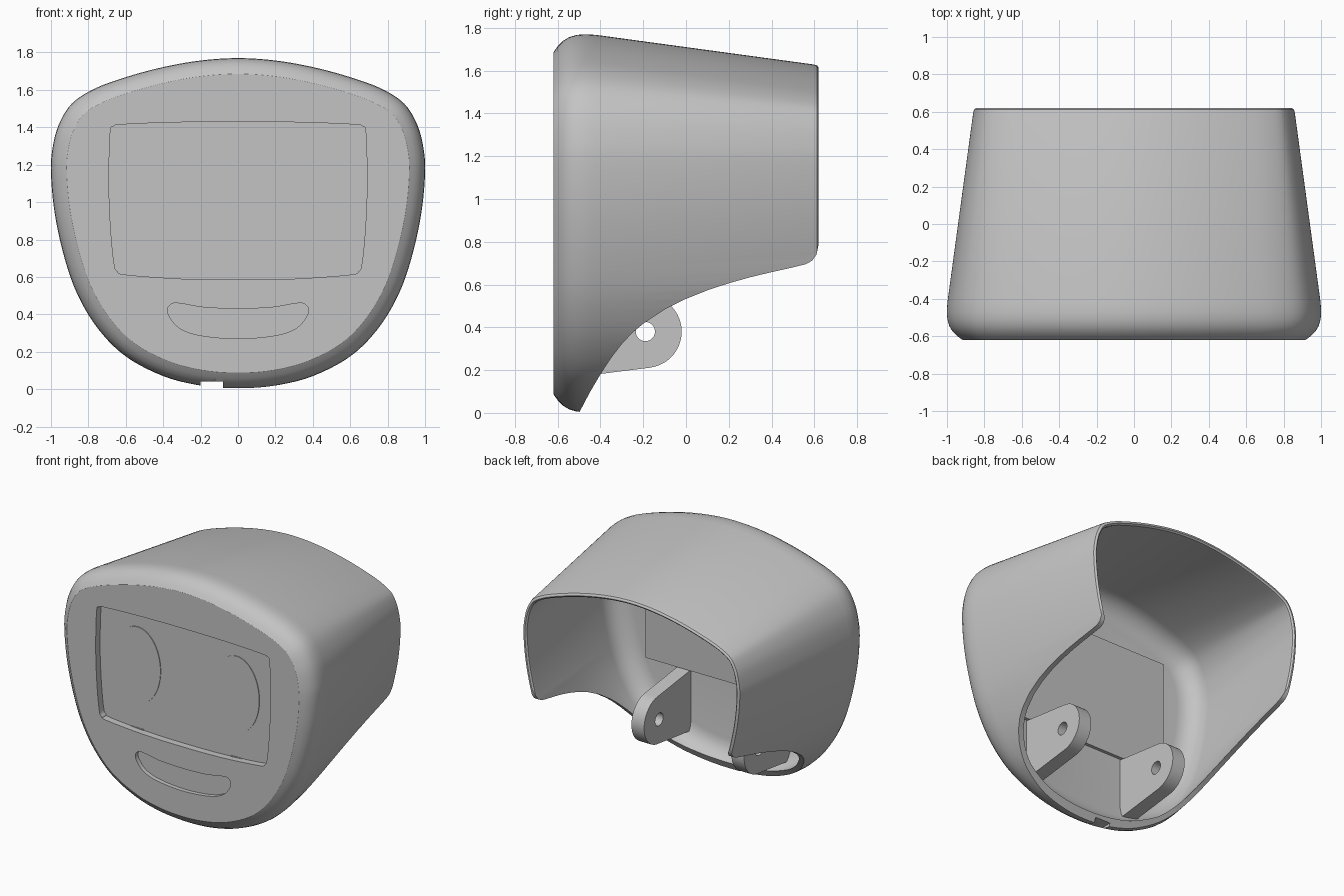
import bpy, bmesh, math
from mathutils import Vector

if "Cube" in bpy.data.objects:
    bpy.data.objects.remove(bpy.data.objects["Cube"])

grey = bpy.data.materials.new("plain_grey")
grey.use_nodes = True
grey.diffuse_color = (0.55, 0.55, 0.55, 1)
grey.node_tree.nodes["Principled BSDF"].inputs["Base Color"].default_value = (0.55, 0.55, 0.55, 1)


def spline(ctrl, steps):
    """Closed Catmull-Rom curve through the control points."""
    p = [Vector(c) for c in ctrl]
    n, out = len(p), []
    for i in range(n):
        a, b, c, d = (p[(i + k) % n] for k in (-1, 0, 1, 2))
        for s in range(steps):
            t = s / steps
            out.append(b + (c - a) * t / 2 + (a - b * 2.5 + c * 2 - d / 2) * t ** 2
                       + (b * 1.5 - a / 2 - c * 1.5 + d / 2) * t ** 3)
    return out


def mirrored(half):
    """Half outline from top centre to bottom centre, completed across x = 0."""
    return half + [(-x, z) for x, z in half[-2:0:-1]]


def offset(loop, dist):
    """Move a clockwise loop inward."""
    out = []
    for i, p in enumerate(loop):
        t = (loop[(i + 1) % len(loop)] - loop[i - 1]).normalized()
        out.append(p + Vector((t.y, -t.x)) * dist)
    return out


def loft(name, rings):
    """Skin a stack of equal rings and cap both ends."""
    bm = bmesh.new()
    loops = [[bm.verts.new(v) for v in r] for r in rings]
    n = len(loops[0])
    for a, b in zip(loops, loops[1:]):
        for i in range(n):
            j = (i + 1) % n
            bm.faces.new((a[i], a[j], b[j], b[i]))
    bm.faces.new(loops[0])
    bm.faces.new(loops[-1])
    bmesh.ops.recalc_face_normals(bm, faces=bm.faces)
    me = bpy.data.meshes.new(name)
    bm.to_mesh(me)
    bm.free()
    ob = bpy.data.objects.new(name, me)
    bpy.context.collection.objects.link(ob)
    me.materials.append(grey)
    return ob


def prism_y(name, pts, lo, hi):
    return loft(name, [[(x, y, z) for x, z in pts] for y in (lo, hi)])


def prism_x(name, pts, lo, hi):
    return loft(name, [[(x, y, z) for y, z in pts] for x in (lo, hi)])


def rect(x0, x1, z0, z1):
    return [(x0, z0), (x0, z1), (x1, z1), (x1, z0)]


def circle(cx, cz, rx, rz, n=48):
    return [(cx + rx * math.cos(2 * math.pi * i / n), cz + rz * math.sin(2 * math.pi * i / n))
            for i in range(n)]


def activate(ob):
    bpy.ops.object.select_all(action='DESELECT')
    bpy.context.view_layer.objects.active = ob
    ob.select_set(True)


def cut(ob, cutter):
    m = ob.modifiers.new("cut", 'BOOLEAN')
    m.operation, m.solver, m.object = 'DIFFERENCE', 'EXACT', cutter
    activate(ob)
    bpy.ops.object.modifier_apply(modifier=m.name)
    bpy.data.objects.remove(cutter)


def smooth(ob):
    activate(ob)
    bpy.ops.object.shade_smooth_by_angle(angle=math.radians(32))


# Hollow tapered shell: outer wall front to back, then inner wall back to floor
outline = spline(mirrored([(0, 1.77), (.2, 1.757), (.4, 1.722), (.6, 1.668), (.77, 1.605),
                           (.89, 1.525), (.96, 1.41), (.993, 1.28), (1, 1.15), (.98, .94),
                           (.93, .71), (.86, .51), (.75, .325), (.6, .175), (.4, .07),
                           (.2, .018), (0, .003)]), 5)
profile = [(-.62, .085), (-.6, .056), (-.575, .031), (-.545, .013), (-.51, .003), (-.47, 0), (-.42, .003),
           (.595, .141), (.613, .146), (.62, .157), (.62, .163), (.61, .173), (.59, .174),
           (-.4, .038), (-.45, .045), (-.49, .065), (-.52, .095), (-.54, .13), (-.55, .175)]
shell = loft("shell", [[(p.x, y, p.y) for p in offset(outline, d)] for y, d in profile])

# Sweeping cut under the back
cut(shell, prism_x("underside_cutter", [
    (-.55, -.1), (-.5, 0), (-.45, .095), (-.4, .18), (-.35, .257), (-.3, .322), (-.25, .375), (-.2, .417),
    (-.1, .483), (0, .533), (.1, .573), (.2, .606), (.3, .634), (.4, .658), (.5, .68), (.56, .695),
    (.59, .712), (.61, .74), (.62, .79), (.7, .82), (.7, -.1)], -1.2, 1.2))

# Screen recess, mouth recess and cable notch
screen = spline(mirrored([(0, 1.43), (.35, 1.426), (.62, 1.415), (.665, 1.405), (.683, 1.37), (.69, 1.1),
                          (.68, .85), (.662, .67), (.645, .63), (.6, .612), (.3, .59), (0, .585)]), 4)
mouth = spline(mirrored([(0, .43), (.18, .437), (.3, .457), (.35, .458), (.376, .43), (.365, .385),
                         (.31, .325), (.2, .287), (0, .27)]), 4)
cut(shell, prism_y("screen_cutter", screen, -.8, -.57))
cut(shell, prism_y("mouth_cutter", mouth, -.8, -.59))
cut(shell, prism_y("notch_cutter", rect(-.2, -.08, -.1, .04), -.8, 0))
smooth(shell)

# Raised block behind the screen
prism_y("screen_backing", rect(-.69, .69, .6, 1.43), -.56, -.527)

# Flush eye plates and pierced mounting lugs on both sides
tip = [(-.19 + .17 * math.sin(a), .38 - .17 * math.cos(a))
       for a in (math.pi * i / 24 for i in range(1, 24))]
lug_side = [(-.575, .16)] + tip + [(-.575, .6)]
for side, s in (("left", 1), ("right", -1)):
    prism_y(side + "_eye", circle(s * .39, 1.05, .18, .27), -.575, -.5695)
    lug = prism_x(side + "_lug", lug_side, s * .345, s * .445)
    cut(lug, prism_x("pin_cutter", circle(-.19, .38, .045, .045, 24), s * .3, s * .5))
    smooth(lug)
